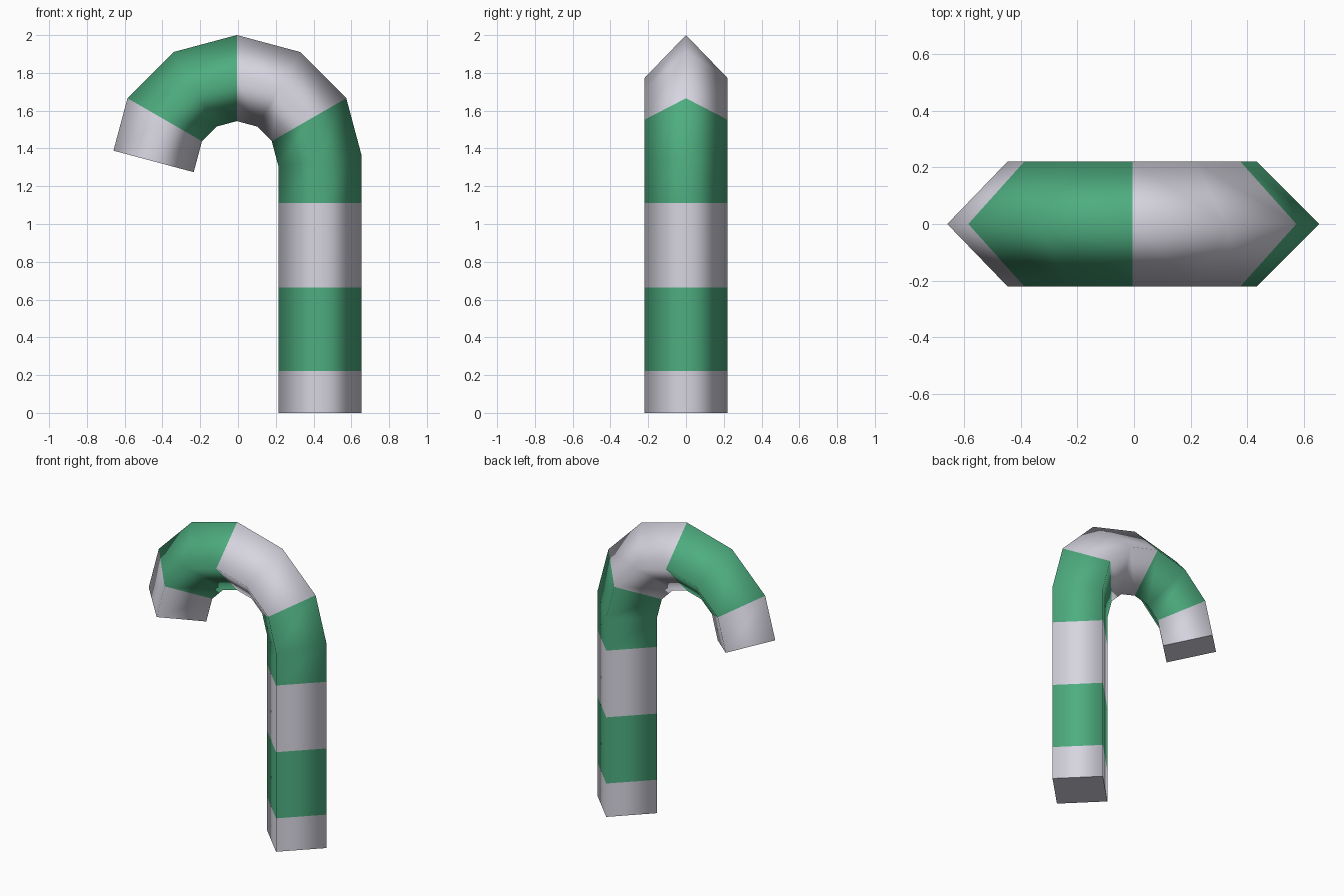
import bpy, bmesh, math
from mathutils import Vector

if "Cube" in bpy.data.objects:
    bpy.data.objects.remove(bpy.data.objects["Cube"])

HALF = 0.22                 # half diagonal of the diamond section
CX, CZ, R = -0.006, 1.3315, 0.441   # hook arc centre and radius


def material(name, rgb):
    m = bpy.data.materials.new(name)
    m.diffuse_color = (*rgb, 1.0)
    m.use_nodes = True
    m.node_tree.nodes["Principled BSDF"].inputs["Base Color"].default_value = m.diffuse_color
    return m


# centre line: straight shaft, then hook in 30 degree steps
path = [Vector((CX + R, 0, z)) for z in (0, 0.223, 0.665, 1.11)]
path += [Vector((CX + R * math.cos(math.radians(a)), 0,
                 CZ + R * math.sin(math.radians(a)))) for a in range(0, 181, 30)]
# stripe colour of each segment (0 white, 1 green)
stripes = [0, 1, 0, 1, 1, 0, 0, 1, 1, 0]
stripes = stripes[:3] + [1, 1, 1, 0, 0, 1, 1, 0][:1] + [1, 1, 0, 0, 1, 1, 0][1:]

bm = bmesh.new()

# mitred diamond rings along the path
rings = []
for i, p in enumerate(path):
    d_in = (p - path[i - 1]).normalized() if i else None
    d_out = (path[i + 1] - p).normalized() if i < len(path) - 1 else None
    d_in, d_out = d_in or d_out, d_out or d_in
    tangent = (d_in + d_out).normalized()
    side = Vector((tangent.z, 0, -tangent.x)) * (HALF / tangent.dot(d_in))
    depth = Vector((0, HALF, 0))
    rings.append([bm.verts.new(p + o) for o in (side, depth, -side, -depth)])

# striped sides
for k, (a, b) in enumerate(zip(rings, rings[1:])):
    for j in range(4):
        n = (j + 1) % 4
        f = bm.faces.new((a[j], a[n], b[n], b[j]))
        f.smooth = True
        f.material_index = stripes[k]

# flat end caps with sharp rims
for ring in (rings[0][::-1], rings[-1]):
    cap = bm.faces.new(ring)
    for e in cap.edges:
        e.smooth = False

bmesh.ops.recalc_face_normals(bm, faces=bm.faces)
mesh = bpy.data.meshes.new("candy_cane")
bm.to_mesh(mesh)
bm.free()
mesh.materials.append(material("white stripe", (0.68, 0.67, 0.75)))
mesh.materials.append(material("green stripe", (0.076, 0.42, 0.215)))
cane = bpy.data.objects.new("candy_cane", mesh)
bpy.context.collection.objects.link(cane)
